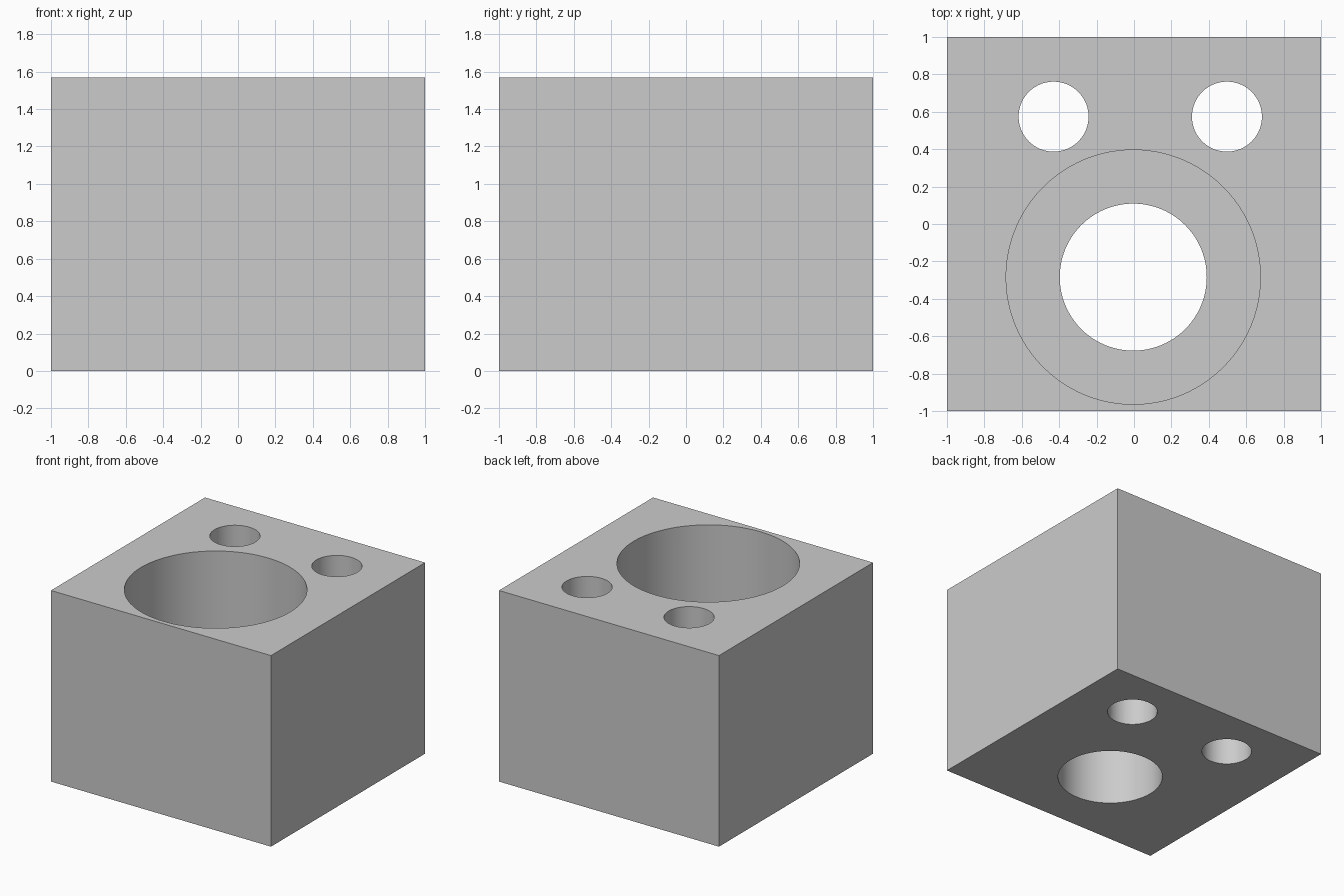
import bpy

default = bpy.data.objects.get("Cube")
if default:
    bpy.data.objects.remove(default, do_unlink=True)

HEIGHT = 1.57
LEDGE_Z = 0.70

# Single plain grey
grey = bpy.data.materials.new("plain grey")
grey.use_nodes = True
colour = (0.6, 0.6, 0.6, 1)
grey.diffuse_color = colour
grey.node_tree.nodes["Principled BSDF"].inputs["Base Color"].default_value = colour

# Solid block
bpy.ops.mesh.primitive_cube_add(size=1, location=(0, 0, HEIGHT / 2))
block = bpy.context.object
block.name = "drilled_block"
block.scale = (2, 2, HEIGHT)
bpy.ops.object.transform_apply(location=True, rotation=False, scale=True)
block.data.materials.append(grey)


def drill(name, x, y, radius, bottom):
    """Cut a round vertical hole from above the block down to bottom."""
    top = HEIGHT + 0.2
    bpy.ops.mesh.primitive_cylinder_add(
        vertices=96, radius=radius, depth=top - bottom,
        location=(x, y, (top + bottom) / 2))
    cutter = bpy.context.object
    cutter.name = name
    cutter.hide_render = True
    cutter.data.materials.append(grey)
    cut = block.modifiers.new(name, 'BOOLEAN')
    cut.operation = 'DIFFERENCE'
    cut.solver = 'EXACT'
    cut.object = cutter
    bpy.ops.object.select_all(action='DESELECT')
    bpy.context.view_layer.objects.active = block
    block.select_set(True)
    bpy.ops.object.modifier_apply(modifier=name)
    bpy.data.objects.remove(cutter, do_unlink=True)


# Stepped main bore, then the two through holes at the back
drill("wide_bore", -0.004, -0.284, 0.68, LEDGE_Z)
drill("narrow_bore", -0.004, -0.284, 0.393, -0.2)
drill("left_hole", 0.497, 0.574, 0.187, -0.2)
drill("right_hole", -0.43, 0.574, 0.187, -0.2)

bpy.ops.object.shade_smooth_by_angle()
